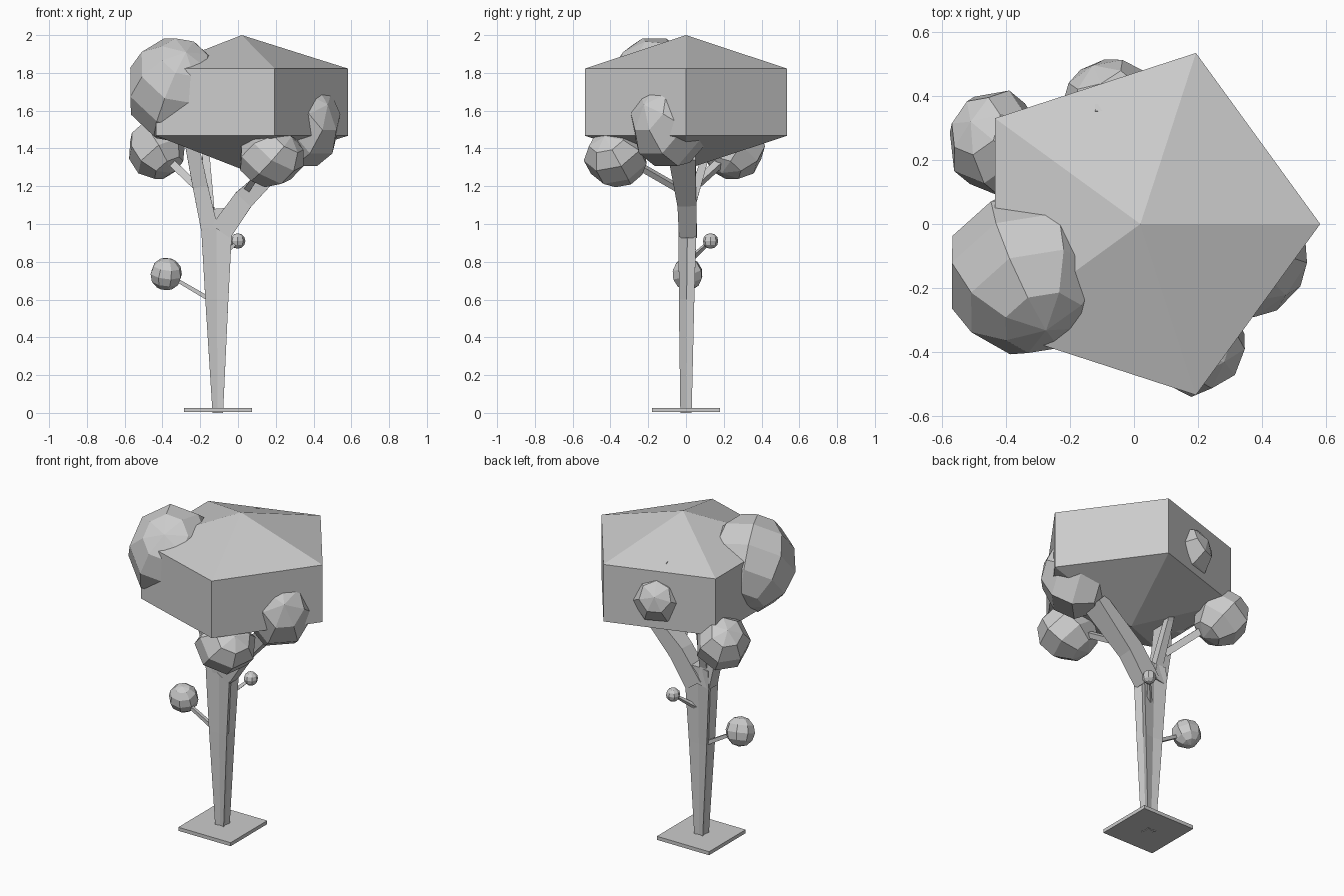
import bpy, bmesh, math
from mathutils import Vector, Matrix

if "Cube" in bpy.data.objects:
    bpy.data.objects.remove(bpy.data.objects["Cube"])


def finish(name, bm):
    bmesh.ops.recalc_face_normals(bm, faces=bm.faces)
    me = bpy.data.meshes.new(name)
    bm.to_mesh(me)
    bm.free()
    ob = bpy.data.objects.new(name, me)
    bpy.context.collection.objects.link(ob)
    return ob


def blob(name, loc, radii, seg, rings, axis=(0, 0, 1), roll=0):
    """Low-poly sphere whose pole points along axis, then stretched to radii."""
    bm = bmesh.new()
    bmesh.ops.create_uvsphere(bm, u_segments=seg, v_segments=rings, radius=1)
    rot = Vector(axis).to_track_quat('Z', 'Y').to_matrix().to_4x4()
    mat = (Matrix.Translation(loc) @ Matrix.Diagonal((*radii, 1))
           @ rot @ Matrix.Rotation(math.radians(roll), 4, 'Z'))
    bm.transform(mat)
    return finish(name, bm)


def limb(name, stations, groove=0):
    """Square-section limb; stations are (point, half width u, half width v)."""
    bm = bmesh.new()
    square = [(-1, -1), (0, -1), (1, -1), (1, 0), (1, 1), (0, 1), (-1, 1), (-1, 0)]
    if groove:
        shape = [(u, v) if u * v else (u * groove, v * groove) for u, v in square]
    else:
        shape = square[::2]
    rings = []
    pts = [Vector(s[0]) for s in stations]
    for i, (p, w, h) in enumerate(stations):
        d = (pts[min(i + 1, len(pts) - 1)] - pts[max(i - 1, 0)]).normalized()
        v_ax = (Vector((0, 1, 0)) - d * d.y).normalized()
        u_ax = v_ax.cross(d)
        rings.append([bm.verts.new(pts[i] + u_ax * u * w + v_ax * v * h)
                      for u, v in shape])
    n = len(shape)
    for a, b in zip(rings, rings[1:]):
        for k in range(n):
            bm.faces.new((a[k], a[(k + 1) % n], b[(k + 1) % n], b[k]))
    bm.faces.new(rings[0])
    bm.faces.new(rings[-1])
    return finish(name, bm)


# Base plate
bm = bmesh.new()
bmesh.ops.create_cube(bm, size=1, matrix=Matrix.Translation((-0.105, 0, 0.015))
                      @ Matrix.Diagonal((0.36, 0.36, 0.022, 1)))
finish("base_plate", bm)

# Trunk with shallow grooves
limb("trunk", [((-0.107, 0, 0), 0.028, 0.03), ((-0.112, 0.003, 0.6), 0.061, 0.041),
               ((-0.113, 0.008, 0.98), 0.082, 0.047), ((-0.12, 0.01, 1.08), 0.07, 0.045)],
     groove=0.75)

# Main limbs
limb("left_limb", [((-0.15, 0.01, 0.97), 0.045, 0.043), ((-0.2, 0.0, 1.2), 0.04, 0.04),
                   ((-0.26, -0.05, 1.5), 0.035, 0.035)])
limb("right_limb", [((-0.09, 0.01, 0.96), 0.06, 0.047), ((0.03, 0.005, 1.13), 0.055, 0.05),
                    ((0.27, -0.02, 1.36), 0.035, 0.07)])
limb("back_limb", [((-0.15, 0.02, 1.08), 0.025, 0.025), ((-0.17, 0.1, 1.35), 0.02, 0.02),
                   ((-0.11, 0.365, 1.85), 0.012, 0.012)])

# Thin branches and twigs
limb("left_branch", [((-0.2, 0.02, 1.18), 0.02, 0.02), ((-0.41, 0.24, 1.38), 0.02, 0.02)])
limb("front_branch", [((0.04, -0.01, 1.17), 0.016, 0.016), ((0.17, -0.34, 1.36), 0.016, 0.016)])
limb("left_twig", [((-0.13, 0.0, 0.59), 0.012, 0.012), ((-0.37, -0.01, 0.73), 0.009, 0.009)])
limb("right_twig", [((-0.1, 0.02, 0.81), 0.012, 0.012), ((0.0, 0.13, 0.91), 0.007, 0.007)])

# Five-sided crown
blob("crown", (0.02, 0, 1.645), (0.65, 0.65, 0.355), 5, 3, roll=18)

# Foliage clumps around the crown
blob("front_left_clump", (-0.333, -0.155, 1.71), (0.263, 0.262, 0.285), 8, 6, (0.22, -0.68, 0.7), 10)
blob("left_back_clump", (-0.432, 0.255, 1.395), (0.155, 0.17, 0.162), 7, 5, (-0.4, 0.3, 0.6), 0)
blob("front_clump", (0.175, -0.37, 1.35), (0.18, 0.172, 0.158), 7, 5, (0.5, -0.3, 0.6), 15)
blob("right_clump", (0.345, -0.09, 1.525), (0.205, 0.21, 0.24), 7, 5, (0.5, -0.5, 0.35), 0)
blob("back_clump", (-0.07, 0.36, 1.63), (0.16, 0.16, 0.16), 7, 5, (-0.3, 0.7, 0.3), 0)

# Little leaf balls on the twigs
blob("left_ball", (-0.38, 0.008, 0.735), (0.087, 0.084, 0.087), 8, 6, (0.1, -0.3, 0.9))
blob("right_ball", (-0.002, 0.13, 0.91), (0.041, 0.041, 0.041), 8, 6)
